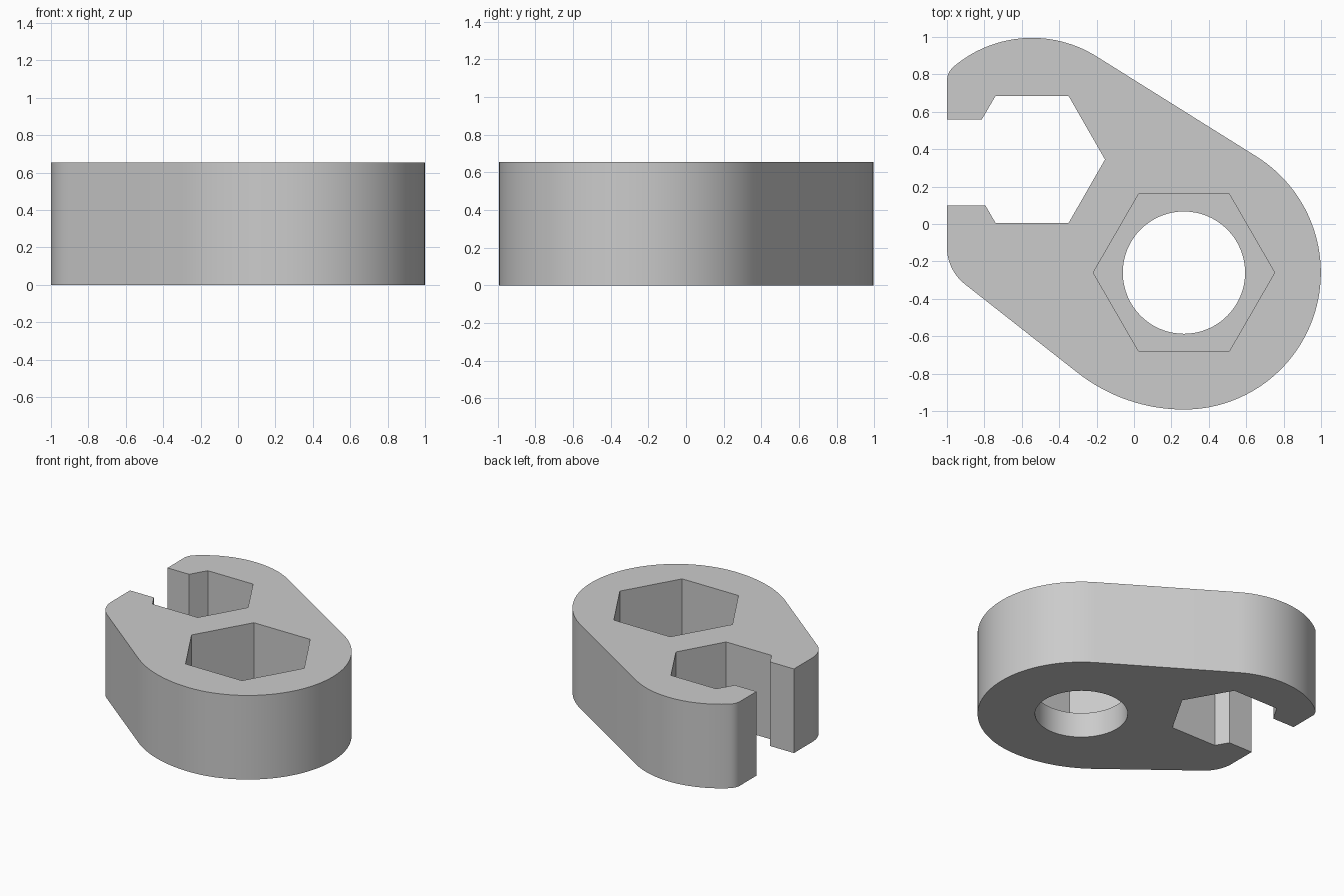
import bpy
import bmesh
from math import radians, cos, sin

cube = bpy.data.objects.get("Cube")
if cube:
    bpy.data.objects.remove(cube, do_unlink=True)

HEIGHT = 0.655
RING = (0.267, -0.26)     # centre of the closed hexagon
JAW = (-0.545, 0.345)     # centre of the open jaw

grey = bpy.data.materials.new("light grey")
grey.use_nodes = True
colour = (0.6, 0.6, 0.6, 1)
grey.diffuse_color = colour
grey.node_tree.nodes["Principled BSDF"].inputs["Base Color"].default_value = colour


def arc(centre, radius, start, end, steps):
    """Points along a circular arc, angles in degrees."""
    angles = [radians(start + (end - start) * i / steps) for i in range(steps + 1)]
    return [(centre[0] + radius * cos(a), centre[1] + radius * sin(a)) for a in angles]


def prism(name, outline, bottom, top):
    """Extrude a closed counter-clockwise outline."""
    bm = bmesh.new()
    face = bm.faces.new([bm.verts.new((x, y, bottom)) for x, y in outline])
    moved = bmesh.ops.extrude_face_region(bm, geom=[face])["geom"]
    for v in moved:
        if isinstance(v, bmesh.types.BMVert):
            v.co.z = top
    bmesh.ops.recalc_face_normals(bm, faces=bm.faces)
    mesh = bpy.data.meshes.new(name)
    bm.to_mesh(mesh)
    bm.free()
    mesh.materials.append(grey)
    obj = bpy.data.objects.new(name, mesh)
    bpy.context.collection.objects.link(obj)
    return obj


# Body outline: rounded ends, straight flanks and the open hexagonal jaw
outline = arc((-0.75, -0.125), 0.25, 180, 231.5, 10)
outline += arc((RING[0], -0.072), 0.92, 231.5, 270, 16)
outline += arc(RING, 0.732, 270, 418, 60)[1:]
outline += arc(JAW, 0.65, 58, 130, 28)
outline += arc((-0.902, 0.765), 0.098, 130, 180, 8)[1:]
outline += [(-1, 0.56), (-0.813, 0.56), (-0.74, 0.685), (-0.35, 0.685),
            (-0.155, 0.345), (-0.35, 0.005), (-0.74, 0.005), (-0.795, 0.1), (-1, 0.1)]
body = prism("wrench_body", outline, 0, HEIGHT)

# Hexagonal pocket from above and round hole through its floor
cutters = [
    prism("hex_pocket_cutter", arc(RING, 0.485, 0, 300, 5), 0.195, HEIGHT + 0.1),
    prism("round_hole_cutter", arc(RING, 0.327, 0, 354.375, 63), -0.1, 0.3),
]
bpy.ops.object.select_all(action='DESELECT')
bpy.context.view_layer.objects.active = body
body.select_set(True)
for cutter in cutters:
    cutter.hide_render = True
    cut = body.modifiers.new(cutter.name, 'BOOLEAN')
    cut.operation = 'DIFFERENCE'
    cut.solver = 'EXACT'
    cut.object = cutter
    bpy.ops.object.modifier_apply(modifier=cut.name)
    bpy.data.objects.remove(cutter, do_unlink=True)

# Smooth curved walls, crisp corners
bpy.ops.object.shade_smooth_by_angle(angle=radians(25))
